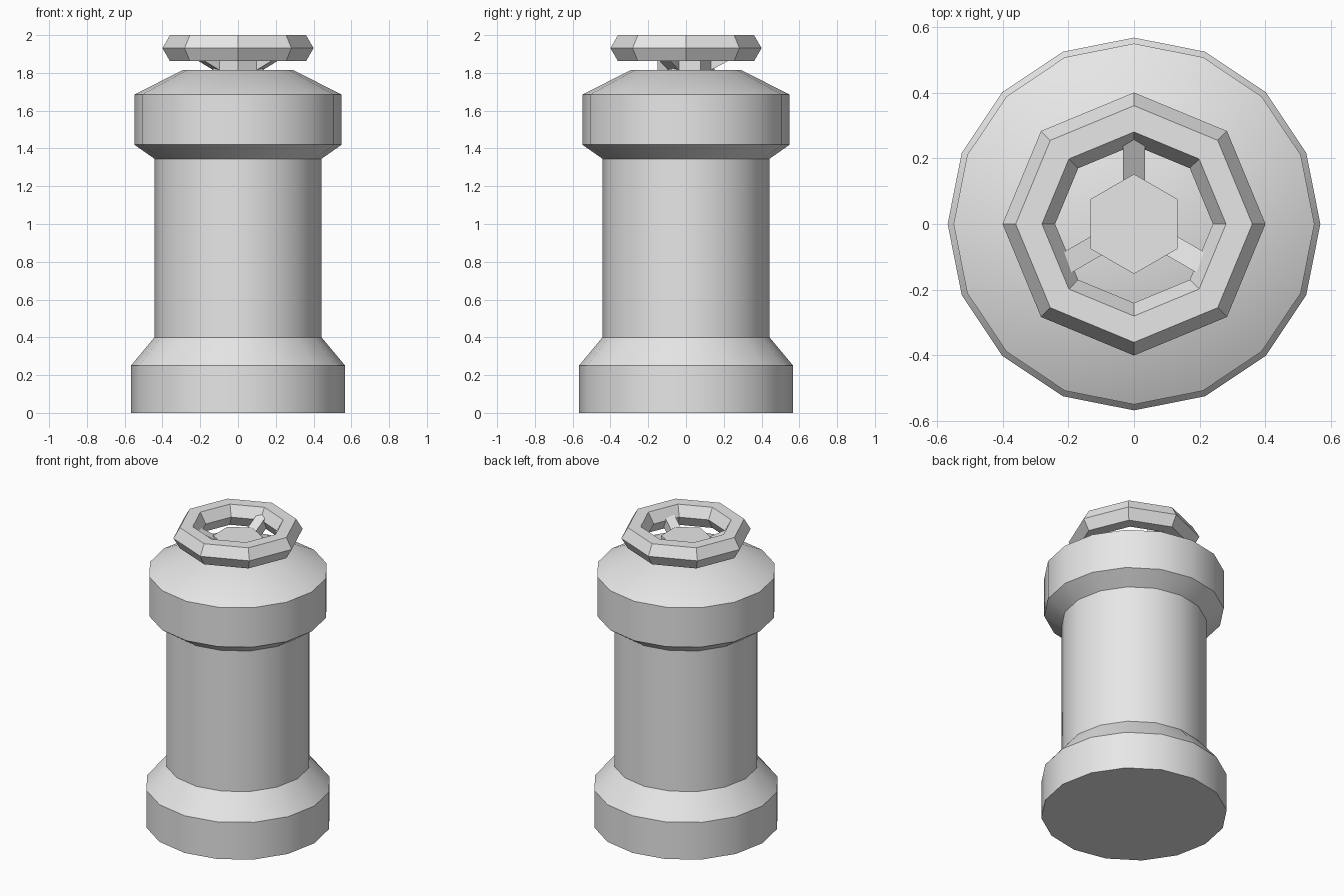
import bpy, bmesh, math
from mathutils import Matrix, Vector

if "Cube" in bpy.data.objects:
    bpy.data.objects.remove(bpy.data.objects["Cube"], do_unlink=True)

grey = bpy.data.materials.new("light_grey")
grey.use_nodes = True
COLOUR = (0.8, 0.8, 0.8, 1.0)
grey.diffuse_color = COLOUR
grey.node_tree.nodes["Principled BSDF"].inputs["Base Color"].default_value = COLOUR


def make_object(name, bm):
    bmesh.ops.recalc_face_normals(bm, faces=bm.faces)
    mesh = bpy.data.meshes.new(name)
    bm.to_mesh(mesh)
    bm.free()
    mesh.materials.append(grey)
    obj = bpy.data.objects.new(name, mesh)
    bpy.context.collection.objects.link(obj)
    return obj


def lathe(name, profile, sides, closed=False):
    """Turn (radius, z) points round the z axis, capped unless the profile is closed."""
    bm = bmesh.new()
    rings = []
    for r, z in profile:
        angles = [math.tau * i / sides for i in range(sides)]
        rings.append([bm.verts.new((r * math.cos(a), r * math.sin(a), z)) for a in angles])
    pairs = list(zip(rings, rings[1:]))
    if closed:
        pairs.append((rings[-1], rings[0]))
    else:
        bm.faces.new(rings[0])
        bm.faces.new(rings[-1])
    for low, high in pairs:
        for i in range(sides):
            j = (i + 1) % sides
            bm.faces.new((low[i], low[j], high[j], high[i]))
    return make_object(name, bm)


# Flanged cylinder body, smooth round its sides
body = lathe("body", [(0.567, 0), (0.567, 0.25), (0.442, 0.40), (0.442, 1.345),
                      (0.549, 1.42), (0.549, 1.685), (0.29, 1.816)], 16)
bpy.ops.object.select_all(action="DESELECT")
body.select_set(True)
bpy.context.view_layer.objects.active = body
bpy.ops.object.shade_smooth_by_angle(angle=math.radians(30))

# Octagonal handwheel rim with a hexagonal section
RIM_Z, TUBE = 1.931, 0.08
section = [(0.32 + TUBE * math.cos(math.tau * k / 6),
            RIM_Z + TUBE * math.sin(math.tau * k / 6)) for k in range(6)]
lathe("wheel_rim", section, 8, closed=True)

# Hexagonal hub standing on the body, a corner towards the front
hub = lathe("wheel_hub", [(0.152, 1.80), (0.152, 1.912)], 6)
hub.data.transform(Matrix.Rotation(math.radians(30), 4, "Z"))

# Three square spokes rising from the hub to the rim
inner, outer = Vector((0.09, 0, 1.832)), Vector((0.295, 0, 1.941))
run = outer - inner
tilt = -math.atan2(run.z, run.x)
for n, angle in enumerate((90, 210, 330), 1):
    bm = bmesh.new()
    bmesh.ops.create_cube(bm, size=1, matrix=(
        Matrix.Rotation(math.radians(angle), 4, "Z")
        @ Matrix.Translation((inner + outer) / 2)
        @ Matrix.Rotation(tilt, 4, "Y")
        @ Matrix.Diagonal((run.length, 0.066, 0.07, 1))))
    make_object(f"wheel_spoke_{n}", bm)
